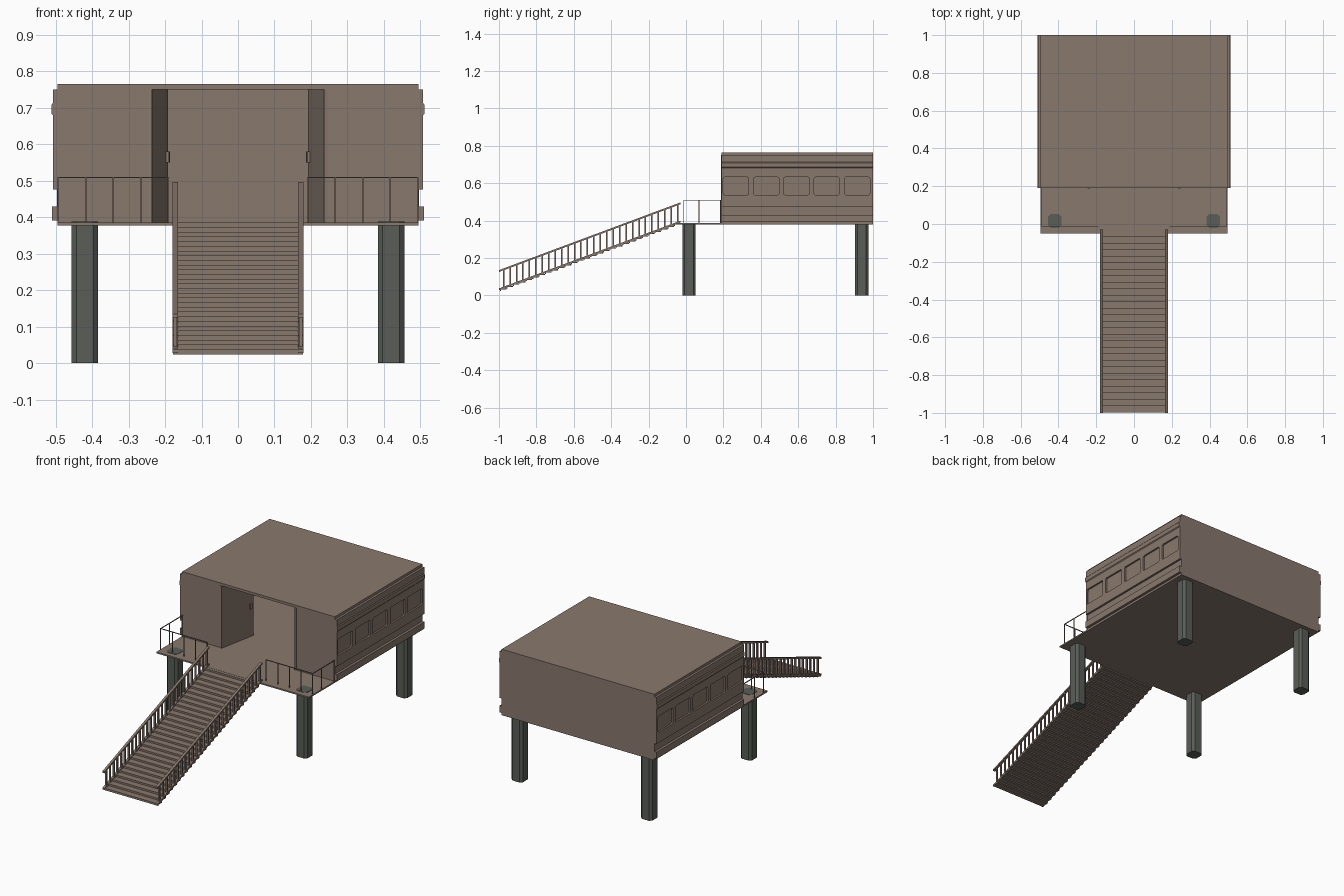
import bpy, bmesh, math
from mathutils import Vector

if "Cube" in bpy.data.objects:
    bpy.data.objects.remove(bpy.data.objects["Cube"])


def material(name, rgb):
    m = bpy.data.materials.new(name)
    m.diffuse_color = (*rgb, 1)
    m.use_nodes = True
    m.node_tree.nodes["Principled BSDF"].inputs["Base Color"].default_value = m.diffuse_color
    return m


WOOD = material("brown_wood", (0.25, 0.19, 0.155))
STONE = material("grey_concrete", (0.10, 0.11, 0.095))


def finish(name, bm, mat=WOOD):
    bmesh.ops.recalc_face_normals(bm, faces=bm.faces)
    me = bpy.data.meshes.new(name)
    bm.to_mesh(me)
    bm.free()
    me.materials.append(mat)
    ob = bpy.data.objects.new(name, me)
    bpy.context.collection.objects.link(ob)
    return ob


def add_box(bm, lo, hi):
    vs = bmesh.ops.create_cube(bm, size=1)["verts"]
    for v in vs:
        v.co = Vector([l + (c + 0.5) * (h - l) for c, l, h in zip(v.co, lo, hi)])
    return vs


def box(name, lo, hi, mat=WOOD):
    bm = bmesh.new()
    add_box(bm, lo, hi)
    return finish(name, bm, mat)


def prism(name, pts, offset, mat=WOOD):
    bm = bmesh.new()
    f = bm.faces.new([bm.verts.new(p) for p in pts])
    top = bmesh.ops.extrude_face_region(bm, geom=[f])["geom"]
    # the first face stays as the bottom cap
    bmesh.ops.translate(bm, vec=offset, verts=[g for g in top if isinstance(g, bmesh.types.BMVert)])
    if not f.is_valid:
        bmesh.ops.holes_fill(bm, edges=bm.edges)
    return finish(name, bm, mat)


# floor slab, roof, front and back walls
box("floor_slab", (-0.495, -0.05, 0.378), (0.495, 1.0, 0.386))
box("roof", (-0.495, 0.19, 0.75), (0.495, 1.0, 0.765))
box("back_wall", (-0.495, 0.985, 0.386), (0.495, 1.0, 0.75))

for s, side in ((-1, "left"), (1, "right")):
    # front wall panel beside the doorway
    xs = sorted((s * 0.245, s * 0.495))
    box(side + "_front_wall", (xs[0], 0.19, 0.386), (xs[1], 0.203, 0.75))

    # side wall: horizontal bands extruded along the depth
    prof = [(0.475, 0.386), (0.495, 0.386), (0.495, 0.391), (0.51, 0.391), (0.51, 0.43),
            (0.496, 0.43), (0.496, 0.476), (0.508, 0.476), (0.508, 0.68), (0.512, 0.685),
            (0.512, 0.708), (0.508, 0.713), (0.508, 0.75), (0.475, 0.75)]
    wall = prism(side + "_side_wall", [(s * x, 0.19, z) for x, z in prof], (0, 0.81, 0))

    # recessed windows cut with rounded boxes
    bm = bmesh.new()
    for i in range(5):
        y = 0.199 + i * 0.162
        xs = sorted((s * 0.498, s * 0.53))
        vs = add_box(bm, (xs[0], y, 0.537), (xs[1], y + 0.136, 0.632))
        edges = {e for v in vs for e in v.link_edges
                 if abs(e.verts[0].co.x - e.verts[1].co.x) > 0.01}
        bmesh.ops.bevel(bm, geom=list(edges), offset=0.008, segments=2,
                        profile=0.5, affect='EDGES')
    cutter = finish("window_cutter", bm)
    cutter.hide_render = True
    mod = wall.modifiers.new("windows", 'BOOLEAN')
    mod.operation, mod.solver, mod.object = 'DIFFERENCE', 'EXACT', cutter
    bpy.context.view_layer.objects.active = wall
    bpy.ops.object.modifier_apply(modifier=mod.name)
    bpy.data.objects.remove(cutter)

    # door swung open into the room, with a push bar on each face
    bm = bmesh.new()
    add_box(bm, (-0.005, 0, 0.386), (0.005, 0.235, 0.75))
    for q in (-1, 1):
        add_box(bm, (q * 0.009 - 0.004, 0.205, 0.55), (q * 0.009 + 0.004, 0.22, 0.58))
    a = math.atan2(0.045, 0.235)
    for v in bm.verts:
        x, y = v.co.x, v.co.y
        v.co.x = s * (0.241 + x * math.cos(a) - y * math.sin(a))
        v.co.y = 0.187 + y * math.cos(a) + x * math.sin(a)
    finish(side + "_door", bm)

    # eight-sided support posts
    for y0, where in ((0.016, "front"), (0.94, "back")):
        h, c = 0.036, 0.023
        ring = [(h, -c), (h, c), (c, h), (-c, h), (-h, c), (-h, -c), (-c, -h), (c, -h)]
        prism(f"{where}_{side}_post", [(s * 0.42 + x, y0 + y, 0) for x, y in ring],
              (0, 0, 0.388), STONE)

    # thin deck railing
    r = 0.002
    bm = bmesh.new()
    pts = [(s * (0.493 - 0.0755 * i), -0.012) for i in range(5)]
    pts += [(s * 0.493, 0.07), (s * 0.493, 0.184)]
    for x, y in pts:
        add_box(bm, (x - r, y - r, 0.386), (x + r, y + r, 0.51))
    xs = sorted((s * 0.191, s * 0.495))
    add_box(bm, (xs[0], -0.012 - r, 0.507), (xs[1], -0.012 + r, 0.511))
    add_box(bm, (s * 0.493 - r, -0.012, 0.507), (s * 0.493 + r, 0.19, 0.511))
    finish(side + "_deck_railing", bm)

# staircase of overlapping treads
N = 28
run, rise = 0.965 / N, 0.36 / N
bm = bmesh.new()
for i in range(N):
    y, z = -0.995 + i * run, 0.025 + i * rise
    add_box(bm, (-0.18, y - 0.004, z + 0.006), (0.18, y + run, z + 0.013))
    add_box(bm, (-0.178, y, z - 0.001), (0.178, y + 0.006, z + 0.008))
finish("stair_treads", bm)

# stair balusters, stringers and sloping handrails
for s, side in ((-1, "left"), (1, "right")):
    bm = bmesh.new()
    for i in range(N):
        y, z = -0.975 + i * run, 0.036 + i * rise
        x = s * 0.172
        add_box(bm, (x - 0.005, y - 0.004, z), (x + 0.005, y + 0.004, z + 0.1))
    finish(side + "_stair_balusters", bm)
    for name, z, y1 in (("stringer", 0.027, -0.03), ("handrail", 0.125, -0.03)):
        dz = (y1 + 1.0) * rise / run
        x = s * 0.172 - 0.007
        prism(f"{side}_stair_{name}", [(x, -1.0, z), (x, y1, z + dz), (x, y1, z + dz + 0.01),
                                       (x, -1.0, z + 0.01)], (0.014, 0, 0))
